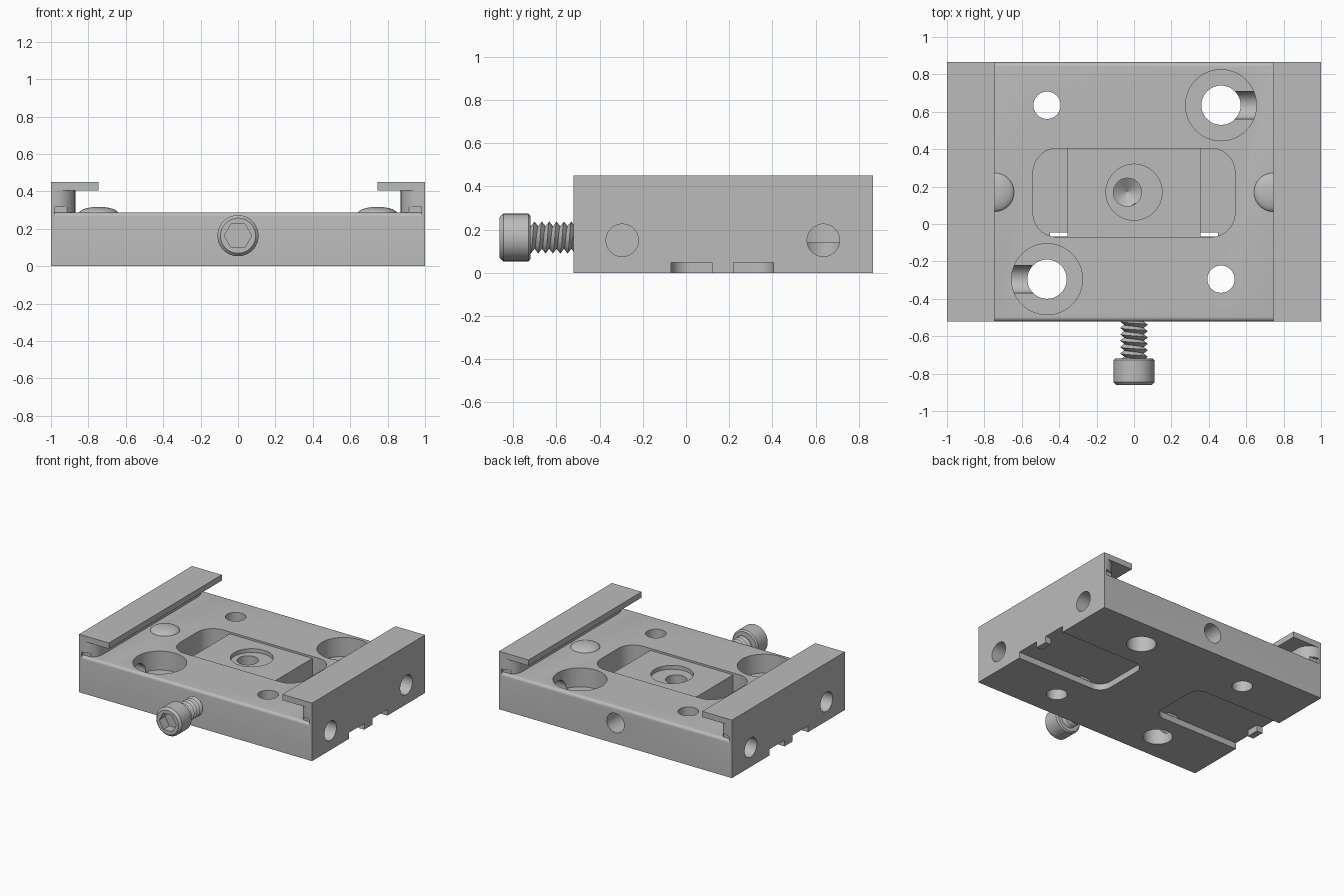
import bpy, bmesh, math
from mathutils import Vector

cube = bpy.data.objects.get("Cube")
if cube:
    bpy.data.objects.remove(cube, do_unlink=True)

grey = bpy.data.materials.new("machined grey")
grey.use_nodes = True
tone = (0.5, 0.5, 0.5, 1)
grey.diffuse_color = tone
grey.node_tree.nodes["Principled BSDF"].inputs["Base Color"].default_value = tone

FRONT, BACK, TOP, FLOOR = -0.52, 0.865, 0.45, 0.287


def finish(name, bm):
    bmesh.ops.recalc_face_normals(bm, faces=bm.faces)
    mesh = bpy.data.meshes.new(name)
    bm.to_mesh(mesh)
    bm.free()
    mesh.materials.append(grey)
    ob = bpy.data.objects.new(name, mesh)
    bpy.context.collection.objects.link(ob)
    return ob


def place(axis, u, v, w):
    """Put profile point (u, v) at distance w along the axis."""
    return {"x": (w, u, v), "y": (u, w, v), "z": (u, v, w)}[axis]


def prism(name, pts, axis, lo, hi):
    bm = bmesh.new()
    rings = [[bm.verts.new(place(axis, u, v, w)) for u, v in pts] for w in (lo, hi)]
    for ring in rings:
        bm.faces.new(ring)
    n = len(pts)
    for i in range(n):
        j = (i + 1) % n
        bm.faces.new((rings[0][i], rings[0][j], rings[1][j], rings[1][i]))
    return finish(name, bm)


def arc(cx, cy, r, start, end, steps=10):
    return [(cx + r * math.cos(math.radians(start + (end - start) * i / steps)),
             cy + r * math.sin(math.radians(start + (end - start) * i / steps)))
            for i in range(steps + 1)]


def cylinder(name, u, v, r, axis, lo, hi, sides=48):
    return prism(name, arc(u, v, r, 0, 360, sides)[:-1], axis, lo, hi)


def box(name, x0, x1, y0, y1, z0, z1):
    return prism(name, [(x0, y0), (x1, y0), (x1, y1), (x0, y1)], "z", z0, z1)


def half_round(x_flat, x_round, y0, y1, r):
    """Rectangle with both corners rounded at x_round."""
    s = 1 if x_round > x_flat else -1
    side = arc(0, 0, r, -90, 0)
    low = [(x_round + s * (x - r), y0 + r + y) for x, y in side]
    high = [(x_round + s * (x - r), y1 - r - y) for x, y in reversed(side)]
    return [(x_flat, y0)] + low + high + [(x_flat, y1)]


def apply_boolean(target, tool, operation="DIFFERENCE"):
    mod = target.modifiers.new("cut", "BOOLEAN")
    mod.object, mod.operation, mod.solver = tool, operation, "EXACT"
    bpy.context.view_layer.objects.active = target
    bpy.ops.object.modifier_apply(modifier=mod.name)
    bpy.data.objects.remove(tool, do_unlink=True)


def smooth(ob, degrees=30):
    bpy.ops.object.select_all(action="DESELECT")
    ob.select_set(True)
    bpy.context.view_layer.objects.active = ob
    bpy.ops.object.shade_smooth_by_angle(angle=math.radians(degrees))


# Clamp body with the channel between its lips
body = box("clamp_body", -1, 1, FRONT, BACK, 0, TOP)
cutters = [box("opening", -0.745, 0.745, FRONT - 0.1, BACK + 0.1, FLOOR, TOP + 0.1)]

# Undercut below the lips, flared at both ends
flare = 0.11
right_edge = ([(0.98, FRONT - 0.05)] + arc(0.98, FRONT + flare, flare, 270, 180)
              + arc(0.98, BACK - flare, flare, 180, 90) + [(0.98, BACK + 0.05)])
undercut = right_edge + [(-x, y) for x, y in reversed(right_edge)]
cutters.append(prism("undercut", undercut, "z", FLOOR, 0.405))

# Rounded channel ends
for edge, s in ((FRONT, 1), (BACK, -1)):
    r = 0.022
    curve = [(edge + s * (r - y), FLOOR - r + z) for y, z in arc(0, 0, r, 0, 90, 5)]
    outline = curve + [(edge + s * r, FLOOR + 0.03), (edge - s * 0.05, FLOOR + 0.03),
                       (edge - s * 0.05, FLOOR - r)]
    cutters.append(prism("edge_round", outline, "x", -0.98, 0.98))

# Central shallow seat with its drilled, cone-bottomed hole
cutters.append(box("seat", -0.4, 0.4, -0.07, 0.405, FLOOR - 0.015, FLOOR + 0.05))
cutters.append(cylinder("seat_ring", 0, 0.17, 0.15, "z", FLOOR - 0.045, FLOOR + 0.05))
cone = bmesh.new()
bmesh.ops.create_cone(cone, cap_ends=True, segments=48, radius1=0.002, radius2=0.075, depth=0.05)
bmesh.ops.translate(cone, verts=cone.verts, vec=(-0.035, 0.17, 0.085))
cutters.append(finish("drill_tip", cone))
cutters.append(cylinder("drill", -0.035, 0.17, 0.075, "z", 0.11, FLOOR + 0.05))

# Features repeated on both sides
for s in (1, -1):
    pocket = half_round(s * 0.355, s * 0.54, -0.07, 0.405, 0.13)
    cutters.append(prism("pocket", pocket, "z", 0.07, FLOOR + 0.05))
    slot = half_round(s * 1.1, s * 0.24, -0.07, 0.405, 0.09)
    cutters.append(prism("bottom_recess", slot, "z", -0.1, 0.048))
    x0, x1 = sorted((s * 0.356, s * 0.45))
    cutters.append(box("relief", x0, x1, -0.068, -0.045, 0.02, 0.1))
    # Stepped bolt hole, small hole and the two side bores
    x, y_big, y_small = s * 0.465, 0.17 + s * 0.465, 0.17 - s * 0.465
    cutters.append(cylinder("bolt_hole", x, y_big, 0.105, "z", -0.1, FLOOR + 0.1))
    cutters.append(cylinder("bolt_seat", x, y_big, 0.19, "z", 0.14, FLOOR + 0.1))
    cutters.append(cylinder("pin_hole", x, y_small, 0.073, "z", -0.1, FLOOR + 0.1))
    for y, depth in ((y_big, 0.46), (y_small, 0.7)):
        lo, hi = sorted((s * depth, s * 1.1))
        cutters.append(cylinder("side_bore", y, 0.15, 0.075, "x", lo, hi))
cutters.append(cylinder("back_bore", 0, 0.16, 0.075, "y", 0.5, BACK + 0.1))

for tool in cutters:
    apply_boolean(body, tool)

# Tabs that split each bottom recess at the outer edge
for s in (1, -1):
    x0, x1 = sorted((s * 0.95, s))
    apply_boolean(body, box("tab", x0, x1, 0.12, 0.22, 0, 0.06), "UNION")
smooth(body)

# Round detents half hidden by the lips
for side, s in (("left", 1), ("right", -1)):
    bm = bmesh.new()
    bmesh.ops.create_uvsphere(bm, u_segments=40, v_segments=24, radius=1)
    bmesh.ops.scale(bm, verts=bm.verts, vec=(0.105, 0.105, 0.035))
    bmesh.ops.translate(bm, verts=bm.verts, vec=(s * 0.745, 0.17, FLOOR - 0.005))
    smooth(finish(side + "_detent", bm))

# Screw head with a chamfered rim and a hexagonal socket
SCREW_Z = 0.163
profile = [(0, -0.718), (0.1, -0.718), (0.11, -0.728), (0.11, -0.845), (0.094, -0.862), (0, -0.862)]
bm = bmesh.new()
verts = [bm.verts.new((r, y, SCREW_Z)) for r, y in profile]
edges = [bm.edges.new(pair) for pair in zip(verts, verts[1:])]
bmesh.ops.spin(bm, geom=verts + edges, cent=(0, 0, SCREW_Z), axis=(0, 1, 0),
               angle=math.tau, steps=48, use_merge=True)
bmesh.ops.remove_doubles(bm, verts=bm.verts, dist=0.0005)
head = finish("screw_head", bm)
apply_boolean(head, cylinder("socket", 0, SCREW_Z, 0.073, "y", -0.9, -0.79, 6))
smooth(head)

# Screw shank with a helical thread
sides, pitch, turns = 32, 0.034, 9
bm = bmesh.new()
rows = []
for k in range(turns * 2):
    radius = 0.074 if k % 2 else 0.052
    rows.append([bm.verts.new((radius * math.cos(math.tau * i / sides),
                               -0.76 + pitch * (k / 2 + i / sides),
                               SCREW_Z + radius * math.sin(math.tau * i / sides)))
                 for i in range(sides)])
for k in range(len(rows) - 1):
    for i in range(sides - 1):
        bm.faces.new((rows[k][i], rows[k][i + 1], rows[k + 1][i + 1], rows[k + 1][i]))
    # Each turn joins the start of the next one
    if k + 3 < len(rows):
        bm.faces.new((rows[k][-1], rows[k + 2][0], rows[k + 3][0], rows[k + 1][-1]))
smooth(finish("screw_thread", bm), 40)
